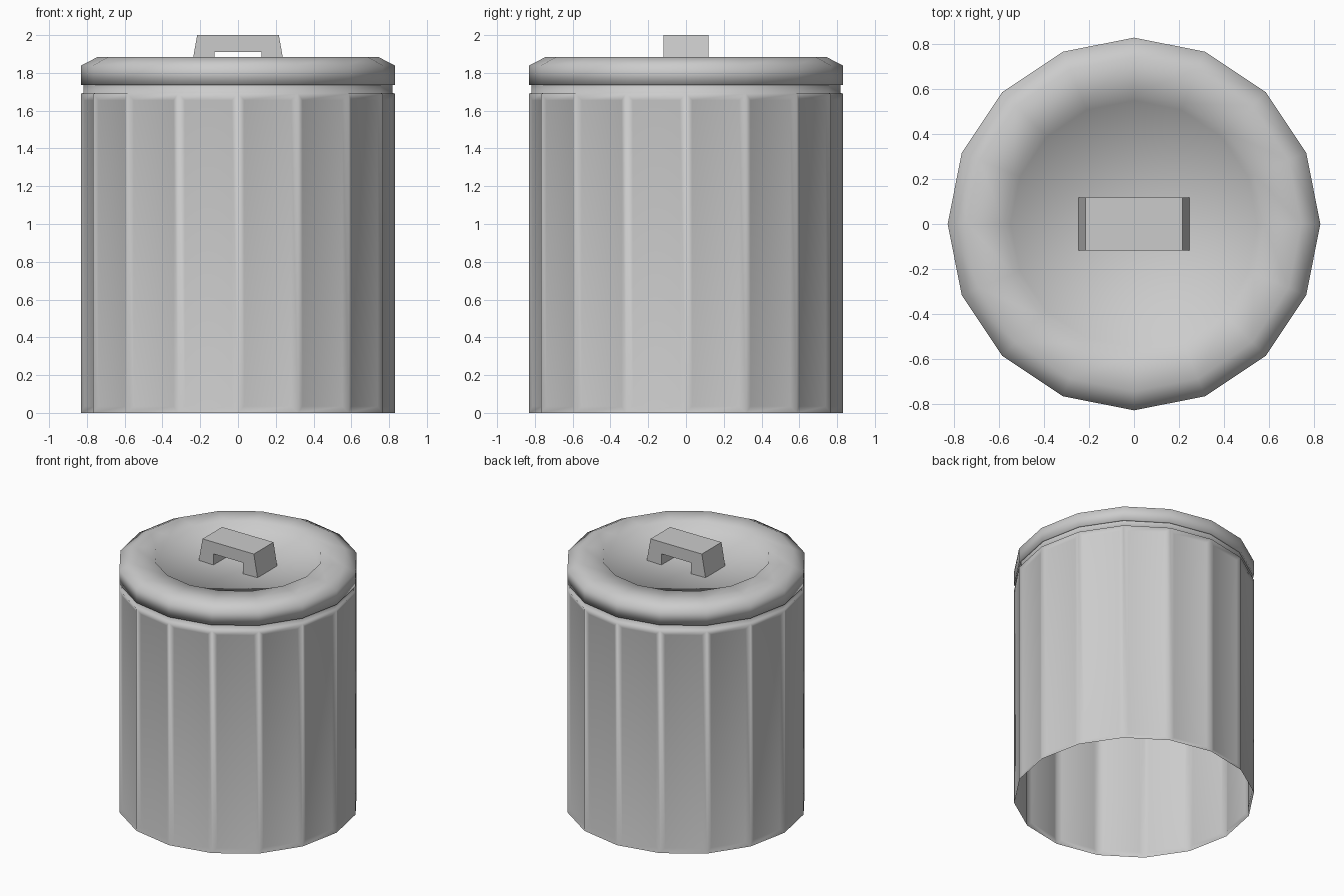
import bpy, bmesh, math

if "Cube" in bpy.data.objects:
    bpy.data.objects.remove(bpy.data.objects["Cube"])

SIDES = 16


def finish(name, bm, smooth):
    mesh = bpy.data.meshes.new(name)
    bm.to_mesh(mesh)
    bm.free()
    for p in mesh.polygons:
        p.use_smooth = smooth
    ob = bpy.data.objects.new(name, mesh)
    bpy.context.collection.objects.link(ob)
    return ob


def lathe(profile):
    """Spin (radius, z) points, listed bottom to top, into a 16-sided shell."""
    bm = bmesh.new()
    rings = []
    for r, z in profile:
        rings.append([bm.verts.new((r * math.cos(math.tau * i / SIDES),
                                    r * math.sin(math.tau * i / SIDES), z))
                      for i in range(SIDES)])
    bands = []
    for a, b in zip(rings, rings[1:]):
        bands.append([bm.faces.new((a[i], a[(i + 1) % SIDES], b[(i + 1) % SIDES], b[i]))
                      for i in range(SIDES)])
    return bm, rings, bands


# Can body: open shell with shallow recessed panels and a narrower neck
bm, rings, bands = lathe([(0.83, 0), (0.83, 1.69), (0.817, 1.695), (0.817, 1.745)])
bm.normal_update()
bmesh.ops.inset_individual(bm, faces=bands[0], thickness=0.035, depth=-0.01,
                           use_even_offset=True)
finish("can_body", bm, True)

# Lid: straight rim, bevelled shoulder and a dished centre
bm, rings, bands = lathe([(0.817, 1.735), (0.83, 1.735), (0.83, 1.84), (0.745, 1.883),
                          (0.58, 1.883), (0.55, 1.835)])
centre = bm.verts.new((0, 0, 1.822))
for i in range(SIDES):
    bm.faces.new((rings[-1][i], rings[-1][(i + 1) % SIDES], centre))
finish("lid", bm, True)

# Handle: bridge profile extruded front to back
half = [(0.216, 2.0), (0.248, 1.822), (0.125, 1.822), (0.125, 1.91)]
outline = half + [(-x, z) for x, z in reversed(half)]
bm = bmesh.new()
face = bm.faces.new([bm.verts.new((x, -0.118, z)) for x, z in outline])
ext = bmesh.ops.extrude_face_region(bm, geom=[face], use_keep_orig=True)
for v in ext["geom"]:
    if isinstance(v, bmesh.types.BMVert):
        v.co.y = 0.118
bmesh.ops.recalc_face_normals(bm, faces=bm.faces[:])
finish("lid_handle", bm, False)
